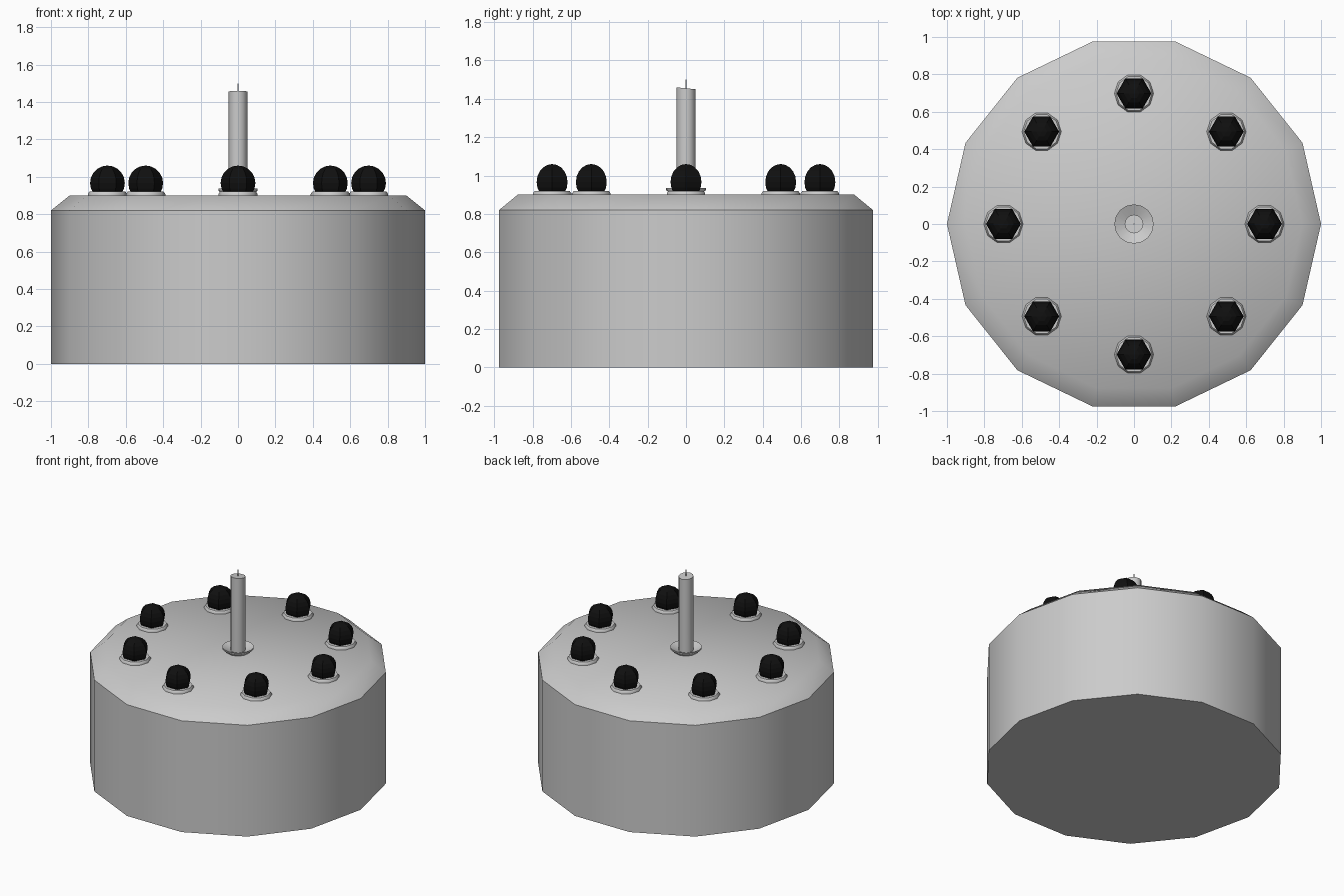
import bpy, bmesh
from math import radians, cos, sin, pi, tau

if "Cube" in bpy.data.objects:
    bpy.data.objects.remove(bpy.data.objects["Cube"])


def lathe(name, profile, sides, loc=(0, 0, 0), turn=0.0, smooth=50, mat=None, closed=False):
    """Revolve (radius, z) points around z; open profiles get capped ends."""
    bm = bmesh.new()
    rings = []
    for r, z in profile:
        if r == 0:
            rings.append([bm.verts.new((0, 0, z))] * sides)
        else:
            rings.append([bm.verts.new((r * cos(turn + tau * i / sides),
                                        r * sin(turn + tau * i / sides), z)) for i in range(sides)])
    pairs = list(zip(rings, rings[1:]))
    if closed:
        pairs.append((rings[-1], rings[0]))
    for a, b in pairs:
        for i in range(sides):
            j = (i + 1) % sides
            bm.faces.new(list(dict.fromkeys((a[i], a[j], b[j], b[i]))))
    if not closed:
        for (r, z), ring in ((profile[0], rings[0]), (profile[-1], rings[-1])):
            if r > 0:
                bm.faces.new(ring)
    bmesh.ops.recalc_face_normals(bm, faces=bm.faces)
    me = bpy.data.meshes.new(name)
    bm.to_mesh(me)
    bm.free()
    ob = bpy.data.objects.new(name, me)
    bpy.context.collection.objects.link(ob)
    ob.location = loc
    if mat:
        me.materials.append(mat)
    if smooth:
        bpy.ops.object.select_all(action='DESELECT')
        ob.select_set(True)
        bpy.context.view_layer.objects.active = ob
        bpy.ops.object.shade_smooth_by_angle(angle=radians(smooth))
    return ob


black = bpy.data.materials.new("black")
black.diffuse_color = (0.005, 0.005, 0.005, 1)
black.use_nodes = True
black.node_tree.nodes["Principled BSDF"].inputs["Base Color"].default_value = black.diffuse_color

# drum with chamfered top edge
lathe("drum_body", [(1, 0), (1, 0.82), (0.9, 0.9)], 14)

# central funnel collar, rod and thin tip
lathe("rod_collar", [(0.07, 0.895), (0.105, 0.925), (0.105, 0.936), (0.045, 0.91), (0.045, 0.895)],
      16, closed=True)
rod = lathe("rod", [(0.05, 0.89), (0.05, 1.455)], 12)
for v in rod.data.vertices:  # slightly slanted top
    if v.co.z > 1.4:
        v.co.z -= 0.1 * v.co.y
lathe("rod_tip", [(0.004, 1.44), (0.004, 1.5)], 6)

# ring of eight round studs on washers
ball = [(0.093 * sin(pi * k / 10), -0.094 * cos(pi * k / 10)) for k in range(1, 10)]
ball = [(0, -0.094)] + ball + [(0, 0.094)]
for n in range(8):
    a = tau * n / 8
    x, y = 0.698 * cos(a), 0.698 * sin(a)
    lathe(f"washer_{n}", [(0.105, 0.895), (0.105, 0.908), (0.096, 0.92)], 10, (x, y, 0))
    lathe(f"stud_{n}", ball, 6, (x, y, 0.966), mat=black, smooth=0)
